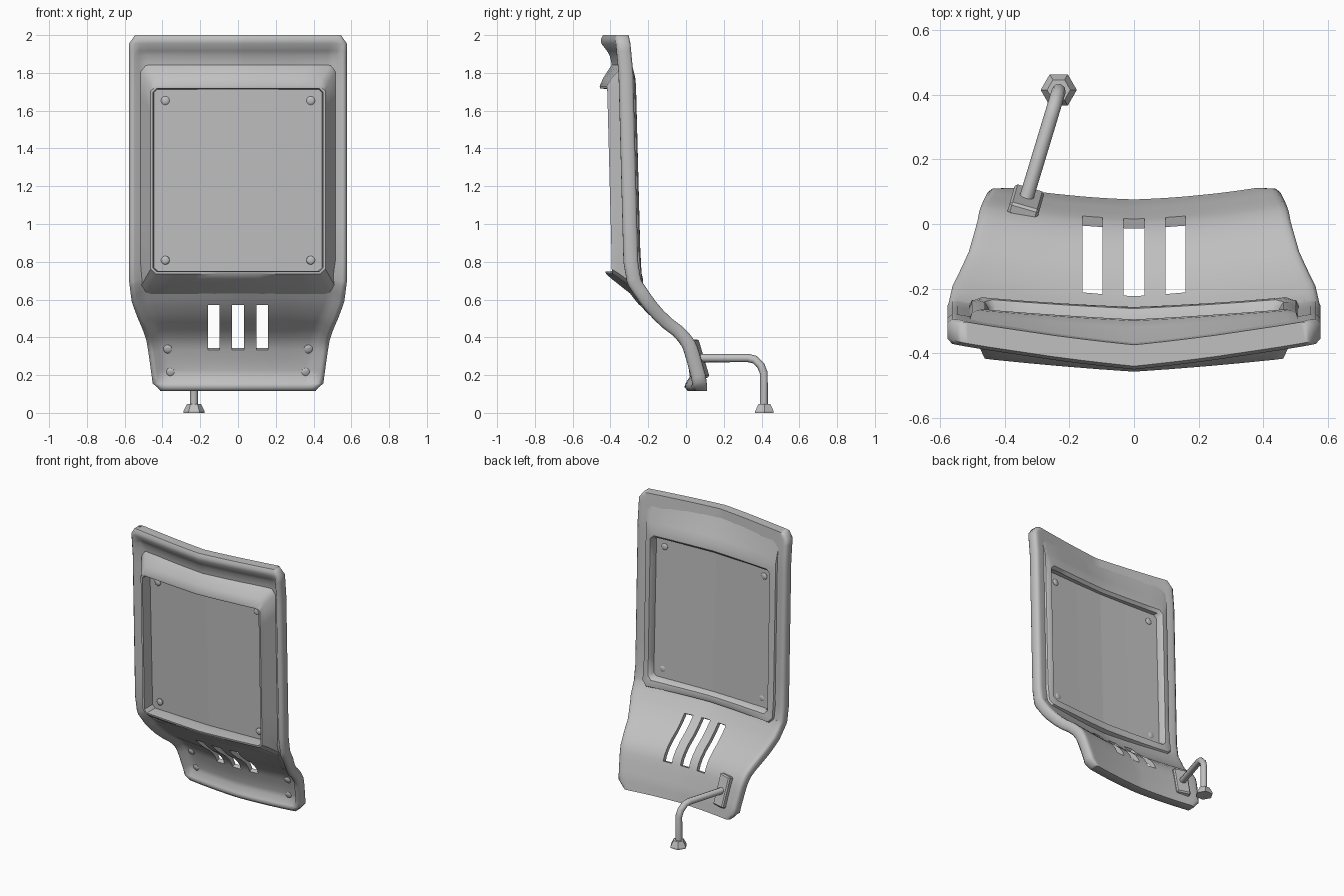
import bpy, bmesh, math
from mathutils import Vector, Euler

if "Cube" in bpy.data.objects:
    bpy.data.objects.remove(bpy.data.objects["Cube"])

grey = bpy.data.materials.new("plain_grey")
grey.diffuse_color = (0.53, 0.53, 0.53, 1)
grey.use_nodes = True
grey.node_tree.nodes["Principled BSDF"].inputs["Base Color"].default_value = grey.diffuse_color

BACK = [(.115, .076), (.2, .06), (.3, .03), (.36, .01), (.4, -.012), (.45, -.06), (.5, -.13), (.56, -.2),
        (.62, -.25), (.7, -.308), (.76, -.328), (1.8, -.355), (2, -.374)]   # back face along the middle
WIDTH = [(.115, .41), (.165, .452), (.2, .456), (.42, .485), (.48, .502), (.56, .54), (.62, .562),
         (.72, .577), (1.955, .577), (2, .545)]                      # half width by height


def lerp(table, t):
    if t <= table[0][0]:
        return table[0][1]
    for (a, p), (b, q) in zip(table, table[1:]):
        if t <= b:
            return p + (q - p) * (t - a) / (b - a)
    return table[-1][1]


def on_back(x, z, forward=0.0, along_z=0.0, bend=1.0):
    """Point on the bent back face, moved forward by a distance square to it."""
    slope = (lerp(BACK, z + .03) - lerp(BACK, z - .03)) / .06
    if z < .15 or z > 1.95:
        slope = 0
    n = 1 / math.sqrt(1 + slope * slope) if along_z else 1
    t = lerp([(.5, 0), (.8, 1)], z)
    curve = (1 - t) * (.17 * x * x + .03 * abs(x)) + t * (.1 * abs(x) + .07 * x * x)
    return Vector((x, lerp(BACK, z) + curve * bend - forward * n, z + forward * slope * n * along_z))


def finish(name, bm, angle=35):
    bmesh.ops.recalc_face_normals(bm, faces=bm.faces)
    me = bpy.data.meshes.new(name)
    bm.to_mesh(me)
    bm.free()
    ob = bpy.data.objects.new(name, me)
    bpy.context.collection.objects.link(ob)
    me.materials.append(grey)
    if angle:
        bpy.ops.object.select_all(action='DESELECT')
        ob.select_set(True)
        bpy.context.view_layer.objects.active = ob
        bpy.ops.object.shade_smooth_by_angle(angle=math.radians(angle))
    return ob


# Shield body: bent plate with a thick rolled rim, a window hole and three slots
RIM = [(0, .066), (.014, .08), (.03, .078), (.055, .042), (.1, .032)]
rows = [.115, .137, .165, .2, .235, .265, .3, .343, .38, .42, .46, .5, .54, .588, .62, .66, .7, .72, .8, 1.0, 1.25,
        1.5, 1.74, 1.8, 1.86, 1.895, 1.92, 1.955, 1.98, 2.0]
inner = [0, .033, .097, .16, .25]
edge = [.1, .055, .03, .014, 0]


def columns(z):
    w = lerp(WIDTH, z)
    half = inner + [w - e for e in edge]
    return [-x for x in half[:0:-1]] + half


def solid_cell(i, j):
    z = (rows[j] + rows[j + 1]) / 2
    c = columns(z)
    x = abs(c[i] + c[i + 1]) / 2
    window = .72 < z < 1.74 and x < .475
    slot = .343 < z < .588 and (x < .033 or .097 < x < .16)
    return not (window or slot)


bm = bmesh.new()
front, back = {}, {}
nc, nr = len(columns(1)), len(rows)
for j, z in enumerate(rows):
    for i, x in enumerate(columns(z)):
        side = lerp(WIDTH, z) - abs(x)
        d = min(side, (2 - z) * .6, (z - .115) * .7)
        front[i, j] = bm.verts.new(on_back(x, z, lerp(RIM, d), .8))
        back[i, j] = bm.verts.new(on_back(x, z, lerp([(0, .016), (.014, .003), (.03, 0)], side)))
keep = {(i, j) for i in range(nc - 1) for j in range(nr - 1) if solid_cell(i, j)}
for i, j in keep:
    q = [(i, j), (i + 1, j), (i + 1, j + 1), (i, j + 1)]
    bm.faces.new([front[k] for k in q])
    bm.faces.new([back[k] for k in reversed(q)])
    for k, nb in enumerate([(i, j - 1), (i + 1, j), (i, j + 1), (i - 1, j)]):
        if nb not in keep:
            a, b = q[k], q[(k + 1) % 4]
            bm.faces.new([front[a], back[a], back[b], front[b]])
bmesh.ops.delete(bm, geom=[v for v in bm.verts if not v.link_faces], context='VERTS')
finish("shield_body", bm, 60)


def loop_points(w, zb, zt, r, n=8):
    """Rectangle with chamfered corners, each side split evenly."""
    c = [(-w + r, zb), (w - r, zb), (w, zb + r), (w, zt - r), (w - r, zt), (-w + r, zt), (-w, zt - r), (-w, zb + r)]
    pts = []
    for k in range(8):
        (ax, az), (bx, bz) = c[k], c[(k + 1) % 8]
        m = n if k % 2 == 0 else 2
        pts += [(ax + (bx - ax) * t / m, az + (bz - az) * t / m) for t in range(m)]
    return pts


# Window frame: half width, bottom, top, corner size, forward distance, share of the bend
SECTIONS = [(.53, .61, 1.855, .03, .015, 1), (.52, .63, 1.84, .03, .036, 1), (.475, .71, 1.775, .03, .083, .75),
            (.462, .736, 1.73, .025, .104, .65), (.45, .748, 1.717, .02, .102, .65), (.446, .752, 1.713, .02, .03, .5),
            (.45, .748, 1.717, .02, -.04, .5), (.462, .735, 1.735, .025, -.058, .5),
            (.485, .712, 1.78, .03, -.055, .5), (.502, .69, 1.82, .03, -.036, .65), (.51, .68, 1.96, .03, .006, 1)]
bm = bmesh.new()
rings = []
for w, zb, zt, r, f, share in SECTIONS:
    rings.append([bm.verts.new(on_back(x, z, f, 0, share)) for x, z in loop_points(w, zb, zt, r)])
for a, b in zip(rings, rings[1:] + rings[:1]):
    for k in range(len(a)):
        m = (k + 1) % len(a)
        bm.faces.new([a[k], a[m], b[m], b[k]])
finish("window_frame", bm, 40)

# Window pane: nearly flat sheet deep inside the frame
PANE, PANE_BEND = -.01, .3
bm = bmesh.new()
xs = [-.455, -.2, 0, .2, .455]
zs = [.74, 1.725]
grid = [[bm.verts.new(on_back(x, z, PANE, 0, PANE_BEND)) for x in xs] for z in zs]
for r0, r1 in zip(grid, grid[1:]):
    for k in range(len(xs) - 1):
        bm.faces.new([r0[k], r0[k + 1], r1[k + 1], r1[k]])
pane = finish("window_pane", bm, 0)
mod = pane.modifiers.new("thickness", 'SOLIDIFY')
mod.thickness, mod.offset = .02, 0


# Bolts: low domed discs on both faces of the pane and on the lower plate
def bolt(name, x, z, forward, radius, side=1, bend=1.0):
    p = on_back(x, z, forward, .8, bend)
    tangent = on_back(x, z + .02, 0, 0, bend) - on_back(x, z - .02, 0, 0, bend)
    across = on_back(x + .02, z, 0, 0, bend) - on_back(x - .02, z, 0, 0, bend)
    normal = across.cross(tangent).normalized() * side
    rot = normal.to_track_quat('Z', 'Y')
    bm = bmesh.new()
    prev = None
    for r, h in ((1, -.006), (1, .003), (.75, .008), (.4, .01)):
        ring = [bm.verts.new(p + rot @ Vector((r * radius * math.cos(a), r * radius * math.sin(a), h)))
                for a in (math.tau * k / 12 for k in range(12))]
        if prev:
            for k in range(12):
                bm.faces.new([prev[k], prev[(k + 1) % 12], ring[(k + 1) % 12], ring[k]])
        prev = ring
    bm.faces.new(prev)
    finish(name, bm)


for s in (-1, 1):
    for z in (.808, 1.653):
        bolt("pane_bolt_front", s * .385, z, PANE + .01, .023, 1, PANE_BEND)
        bolt("pane_bolt_back", s * .385, z, PANE - .01, .023, -1, PANE_BEND)
    bolt("lower_bolt", s * .372, .348, .033, .024)
    bolt("lower_bolt", s * .358, .223, .033, .024)

# Stand mount: small bevelled block on the back
bm = bmesh.new()
bmesh.ops.create_cube(bm, size=1)
turn = Euler((math.radians(17), 0, math.radians(-16)), 'XYZ').to_matrix()
for v in bm.verts:
    v.co = Vector((v.co.x * .095, v.co.y * .04, v.co.z * .21))
bmesh.ops.bevel(bm, geom=bm.edges[:], offset=.008, segments=1, affect='EDGES')
for v in bm.verts:
    v.co = turn @ v.co + Vector((-.335, .066, .285))
finish("stand_mount", bm, 20)

# Stand rod: leaves the mount, bends down to the foot
start, end = Vector((-.338, .065, .29)), Vector((-.233, .412, .29))
d = (end - start).normalized()
down = Vector((0, 0, -1))
path = [start, end - d * .085, end - d * .05 + down * .008, end - d * .016 + down * .04, end + down * .08,
        end + down * .25]
cu = bpy.data.curves.new("stand_rod", 'CURVE')
cu.dimensions = '3D'
cu.bevel_depth, cu.bevel_resolution, cu.use_fill_caps = .022, 2, True
sp = cu.splines.new('POLY')
sp.points.add(len(path) - 1)
for pt, co in zip(sp.points, path):
    pt.co = (*co, 1)
rod = bpy.data.objects.new("stand_rod", cu)
bpy.context.collection.objects.link(rod)
cu.materials.append(grey)

# Foot: six-sided tapered pad
bm = bmesh.new()
prev = None
for r, z in ((.056, 0), (.056, .01), (.036, .048)):
    ring = [bm.verts.new((-.233 + r * math.cos(math.tau * k / 6), .415 + r * math.sin(math.tau * k / 6), z))
            for k in range(6)]
    if prev:
        for k in range(6):
            bm.faces.new([prev[k], prev[(k + 1) % 6], ring[(k + 1) % 6], ring[k]])
    else:
        bm.faces.new(ring[::-1])
    prev = ring
bm.faces.new(prev)
finish("stand_foot", bm, 20)
